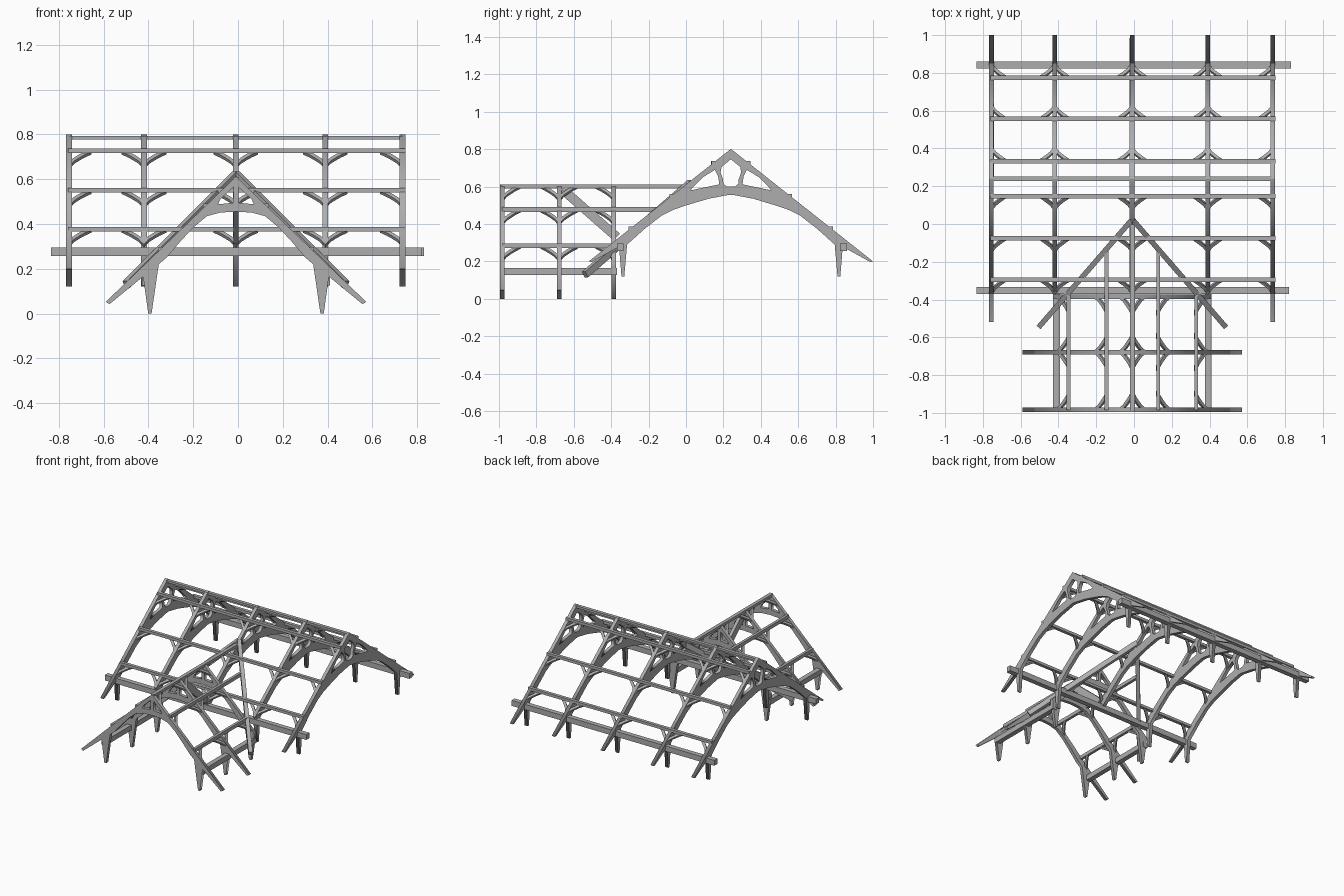
import bpy, bmesh, math
from mathutils import Vector, Matrix

if "Cube" in bpy.data.objects:
    bpy.data.objects.remove(bpy.data.objects["Cube"])

wood = bpy.data.materials.new("grey_timber")
wood.diffuse_color = (0.42, 0.42, 0.42, 1)
wood.use_nodes = True
wood.node_tree.nodes["Principled BSDF"].inputs["Base Color"].default_value = wood.diffuse_color


def add(name, mesh, matrix=Matrix()):
    ob = bpy.data.objects.new(name, mesh)
    ob.matrix_world = matrix
    mesh.materials.clear()
    mesh.materials.append(wood)
    bpy.context.collection.objects.link(ob)
    return ob


def beam(name, a, b, w, h):
    """Rectangular timber from a to b, w wide (level) and h deep."""
    a, b = Vector(a), Vector(b)
    d = (b - a).normalized()
    side = d.cross(Vector((0, 0, 1))).normalized()
    up = side.cross(d)
    rot = Matrix((side, d, up)).transposed().to_4x4()
    bm = bmesh.new()
    bmesh.ops.create_cube(bm, size=1)
    bmesh.ops.scale(bm, vec=(w, (b - a).length, h), verts=bm.verts)
    me = bpy.data.meshes.new(name)
    bm.to_mesh(me)
    bm.free()
    add(name, me, Matrix.Translation((a + b) / 2) @ rot)


def mirror(pts):
    return [(-x, z) for x, z in pts]


def cut_frame(name, loops, thick, matrix):
    """Flat frame cut from an outline and its openings."""
    cu = bpy.data.curves.new(name, 'CURVE')
    cu.dimensions = '2D'
    cu.fill_mode = 'BOTH'
    cu.extrude = thick / 2
    for pts in loops:
        sp = cu.splines.new('POLY')
        sp.points.add(len(pts) - 1)
        for p, (x, z) in zip(sp.points, pts):
            p.co = (x, z, 0, 1)
        sp.use_cyclic_u = True
    tmp = bpy.data.objects.new(name + "_outline", cu)
    bpy.context.collection.objects.link(tmp)
    dg = bpy.context.evaluated_depsgraph_get()
    me = bpy.data.meshes.new_from_object(tmp.evaluated_get(dg))
    bpy.data.objects.remove(tmp)
    add(name, me, matrix)


def outline(right, left):
    return right + mirror(left)[::-1]


# curved knee brace shape: u along the purlin, v down the slope
BRACE = [(.10, 0), (.07, .022), (.048, .042), (.025, .065), (0, .105),
         (0, .075), (.018, .047), (.034, .03), (.05, .015), (.072, 0)]


def braces(name, spots, thick=.016):
    bm = bmesh.new()
    for o, u, v in spots:
        o, u, v = Vector(o), Vector(u), Vector(v)
        n = u.cross(v).normalized() * thick / 2
        a = [bm.verts.new(o + u * p + v * q + n) for p, q in BRACE]
        b = [bm.verts.new(o + u * p + v * q - n) for p, q in BRACE]
        bm.faces.new(a)
        bm.faces.new(b[::-1])
        for i in range(len(a)):
            j = (i + 1) % len(a)
            bm.faces.new((a[j], a[i], b[i], b[j]))
    bmesh.ops.recalc_face_normals(bm, faces=bm.faces)
    me = bpy.data.meshes.new(name)
    bm.to_mesh(me)
    bm.free()
    add(name, me)


# ---------- main roof: ridge runs along x ----------
Y0, TOP, S = .24, .80, .79
TX = (-.755, -.42, -.01, .39, .735)
tail = [(.76, .20), (.745, .197), (.598, .278)]
no_tail = [(.60, .326), (.598, .278)]
post = [(.585, .12), (.57, .12)]
arch = [(.555, .29), (.46, .375), (.37, .445), (.31, .475), (.247, .497), (.12, .535), (.01, .556)]
full = [(.002, TOP)] + tail + post + arch
short = [(.002, TOP)] + no_tail + post + arch
footless = [(.002, TOP)] + no_tail + arch
eye = [(.001, .745), (.05, .705), (.055, .675), (.042, .64), (.04, .615), (.022, .60)]
side_hole = [(.085, .69), (.068, .655), (.062, .612), (.215, .58), (.20, .60), (.15, .65)]
holes = [eye + mirror(eye)[::-1], side_hole, mirror(side_hole)]
turn = Matrix.Rotation(math.pi / 2, 4, 'Z') @ Matrix.Rotation(math.pi / 2, 4, 'X')
for i, x in enumerate(TX):
    front = (full, short, footless, short, full)[i]
    cut_frame(f"main_truss_{i}", [outline(full, front)] + holes, .025,
              Matrix.Translation((x, Y0, 0)) @ turn)

beam("main_ridge_beam", (-.75, Y0, .786), (.735, Y0, .786), .025, .016)
spots = []
ang = math.atan(S)
for s, label in ((1, "back"), (-1, "front")):
    for k, d in enumerate((.093, .316, .535)):
        y, z = Y0 + s * d, TOP - S * d
        beam(f"main_{label}_purlin_{k}", (-.76, y, z), (.748, y, z), .024, .02)
        for i, x in enumerate(TX):
            for u in (-1, 1):
                if (i, u) not in ((0, -1), (4, 1)):
                    spots.append(((x, y - s * .006, z - .01), (u, 0, 0),
                                  (0, s * math.cos(ang), -math.sin(ang))))
braces("main_roof_braces", spots)
beam("back_wall_plate", (-.835, .842, .276), (.83, .842, .276), .036, .04)
beam("front_wall_plate", (-.835, -.352, .276), (.82, -.352, .276), .036, .04)

# ---------- front gable: ridge runs along y ----------
X0, GT, GS = -.009, .61, .965
GY = (-.983, -.678, -.385)
g_arch = [(.345, .22), (.31, .25), (.25, .32), (.19, .385), (.13, .435), (.07, .451), (.005, .455)]
g_post = [(.415, .165), (.392, 0), (.377, 0)]
g_full = [(.002, GT), (.582, .052), (.565, .042)] + g_post + g_arch
g_short = [(.002, GT), (.42, .205)] + g_post + g_arch
g_hole = [(.012, .565), (.012, .495), (.08, .488), (.07, .51)]
for i, y in enumerate(GY):
    half = g_short if i == 2 else g_full
    cut_frame(f"gable_truss_{i}", [outline(half, half), g_hole, mirror(g_hole)], .024,
              Matrix.Translation((X0, y, 0)) @ Matrix.Rotation(math.pi / 2, 4, 'X'))

beam("gable_ridge_beam", (X0, -.99, .60), (X0, .02, .60), .026, .02)
spots = []
ang = math.atan(GS)
for s, label in ((1, "right"), (-1, "left")):
    for k, (d, end) in enumerate(((.005, 0), (.137, -.14), (.338, -.375))):
        x, z = X0 + s * d, GT - GS * d
        if k:
            beam(f"gable_{label}_purlin_{k}", (x, -.985, z), (x, end, z), .02, .026)
        for y, u in ((GY[0], 1), (GY[1], -1), (GY[1], 1), (GY[2], -1)):
            spots.append(((x - s * .006, y, z - .01), (0, u, 0),
                          (s * math.cos(ang), 0, -math.sin(ang))))
    beam(f"gable_{label}_wall_plate", (X0 + s * .402, -.987, .145),
         (X0 + s * .402, -.37, .145), .036, .038)
    # valley rafter where both roofs meet
    beam(f"{label}_valley_rafter", (X0, .025, .62), (X0 + s * .49, -.54, .13), .028, .036)
braces("gable_roof_braces", spots)

# strut from the gable ridge to the foot of the middle main truss
beam("ridge_strut", (X0, -.66, .585), (X0, -.37, .33), .024, .05)
